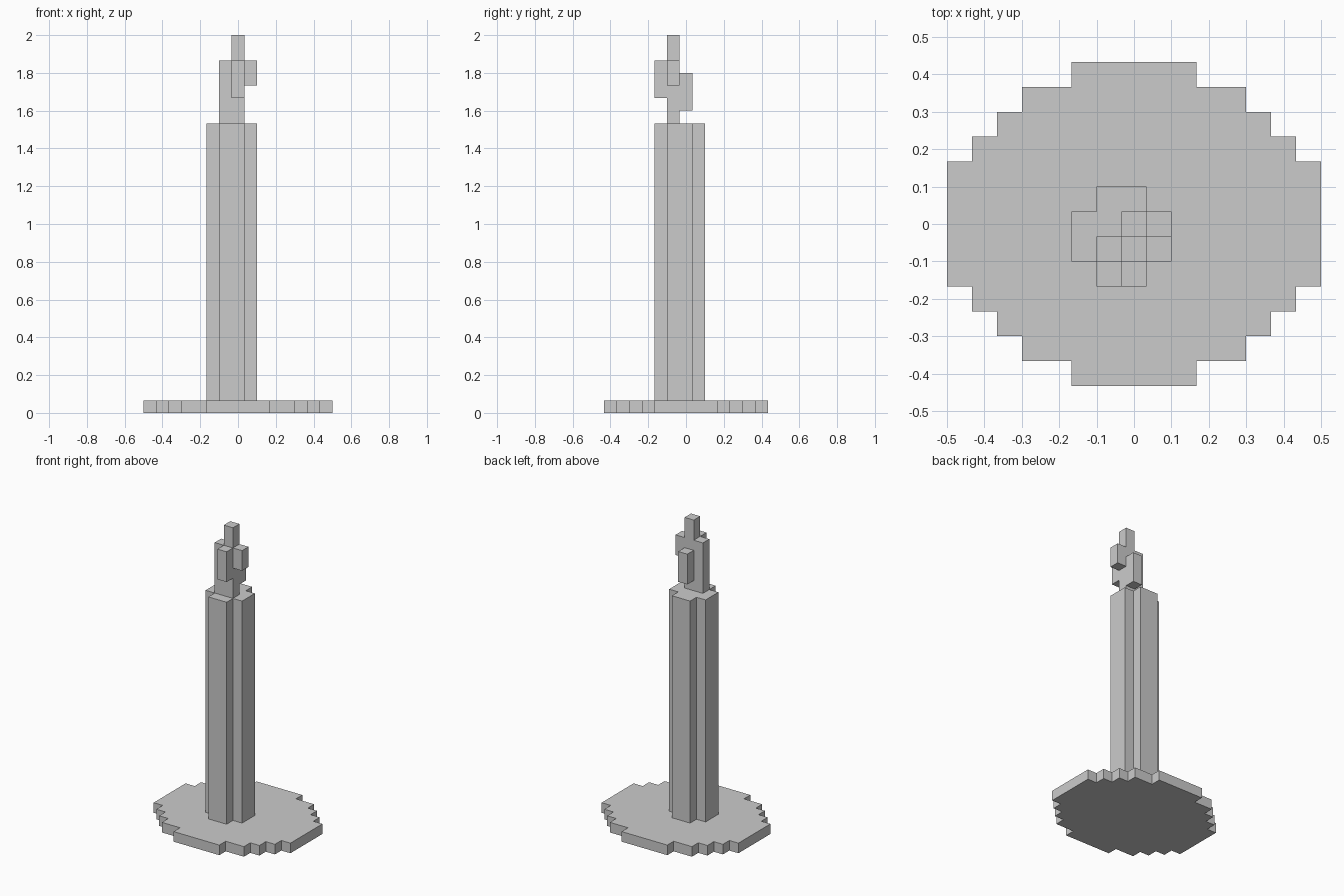
import bpy, bmesh
from mathutils import Vector

if "Cube" in bpy.data.objects:
    bpy.data.objects.remove(bpy.data.objects["Cube"])

U = 1 / 15  # one block of the stepped grid


def finish(name, bm):
    bmesh.ops.remove_doubles(bm, verts=bm.verts, dist=1e-5)
    bmesh.ops.recalc_face_normals(bm, faces=bm.faces)
    bmesh.ops.dissolve_limit(bm, angle_limit=0.01, verts=bm.verts, edges=bm.edges)
    mesh = bpy.data.meshes.new(name)
    bm.to_mesh(mesh)
    bm.free()
    obj = bpy.data.objects.new(name, mesh)
    bpy.context.collection.objects.link(obj)
    return obj


def stepped_prism(name, steps, centre, z0, z1):
    """Extrude a stepped outline; steps are (half width, half depth), widest first."""
    quarter = []
    y = 0
    for hx, hy in steps:
        quarter += [(hx, y), (hx, hy)]
        y = hy
    quarter = quarter[1:]
    outline = (quarter
               + [(-x, y) for x, y in reversed(quarter)]
               + [(-x, -y) for x, y in quarter]
               + [(x, -y) for x, y in reversed(quarter)])
    bm = bmesh.new()
    verts = [bm.verts.new(((x + centre[0]) * U, (y + centre[1]) * U, z0 * U))
             for x, y in outline]
    face = bm.faces.new(verts)
    top = bmesh.ops.extrude_face_region(bm, geom=[face], use_keep_orig=True)["geom"]
    bmesh.ops.translate(bm, vec=(0, 0, (z1 - z0) * U),
                        verts=[g for g in top if isinstance(g, bmesh.types.BMVert)])
    return finish(name, bm)


def block_cluster(name, columns):
    """Join upright block columns (x, y, z0, z1) into one outer skin."""
    cells = {(x, y, z) for x, y, z0, z1 in columns for z in range(z0, z1)}
    bm = bmesh.new()
    for cell in cells:
        c = Vector(cell) + Vector((0, 0, 0.5))
        for axis in range(3):
            for sign in (-1, 1):
                n = [0, 0, 0]
                n[axis] = sign
                if tuple(a + b for a, b in zip(cell, n)) in cells:
                    continue
                a, b = Vector((0, 0, 0)), Vector((0, 0, 0))
                a[(axis + 1) % 3] = 0.5
                b[(axis + 2) % 3] = 0.5 * sign
                m = c + Vector(n) * 0.5
                bm.faces.new([bm.verts.new(p * U)
                              for p in (m - a - b, m + a - b, m + a + b, m - a + b)])
    return finish(name, bm)


# Round stepped dish
stepped_prism("base_plate",
              [(7.5, 2.5), (6.5, 3.5), (5.5, 4.5), (4.5, 5.5), (2.5, 6.5)],
              (0, 0), 0, 1)

# Cross-shaped candle shaft
stepped_prism("candle_shaft", [(2, 1), (1, 2)], (-0.5, -0.5), 1, 23)

# Flame: tall core with four side tongues
block_cluster("flame", [
    (0, -1, 23, 30),
    (-1, -1, 23, 28),
    (0, -2, 25, 28),
    (1, -1, 26, 28),
    (0, 0, 24, 27),
])
